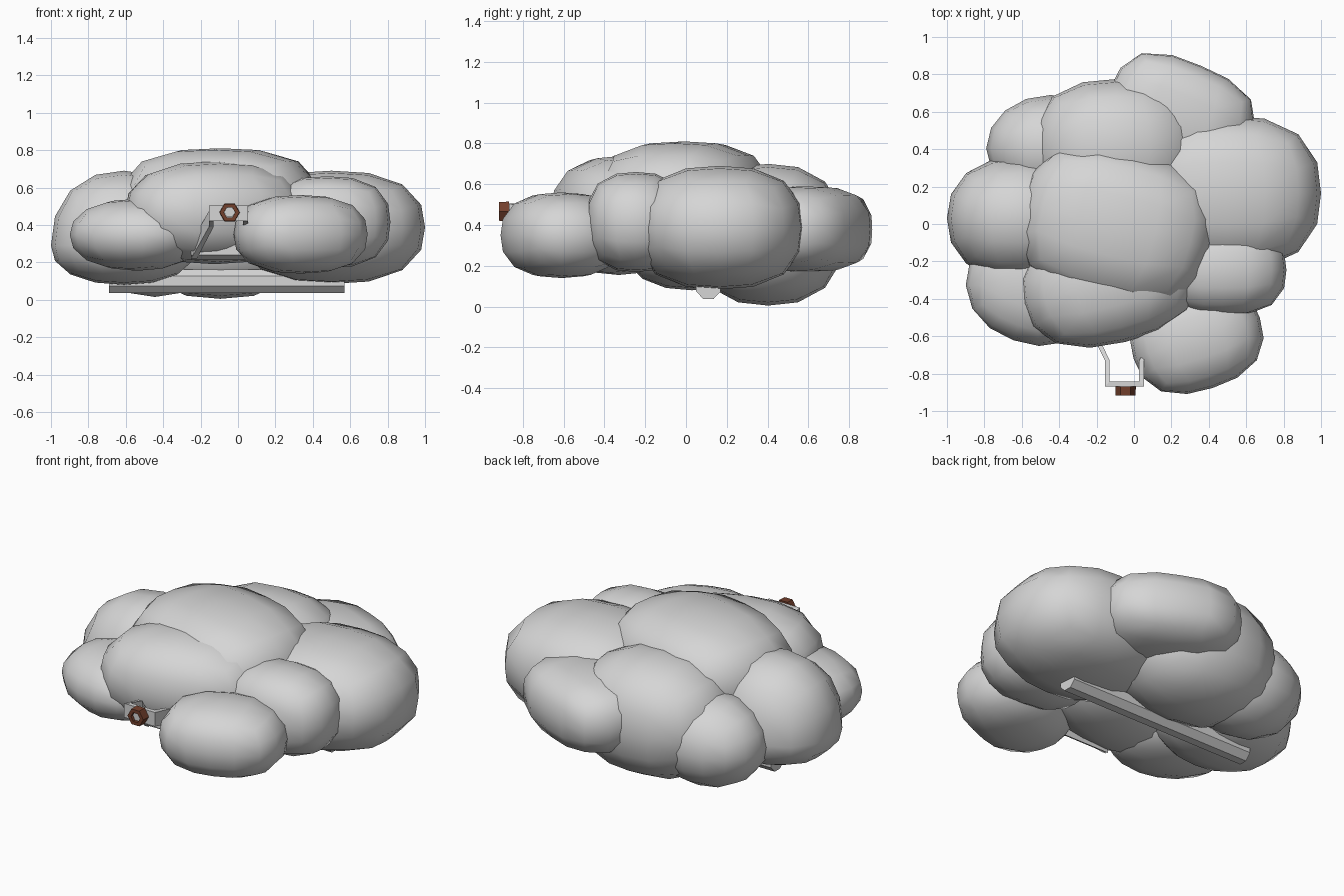
import bpy, bmesh, math
from mathutils import Vector, Matrix

if "Cube" in bpy.data.objects:
    bpy.data.objects.remove(bpy.data.objects["Cube"])


def material(name, rgb):
    m = bpy.data.materials.new(name)
    m.diffuse_color = (*rgb, 1)
    m.use_nodes = True
    m.node_tree.nodes["Principled BSDF"].inputs["Base Color"].default_value = m.diffuse_color
    return m


GREY = material("pale_grey", (0.67, 0.67, 0.67))
BROWN = material("dark_brown", (0.17, 0.05, 0.025))


def finish(bm, name, mat, smooth=False):
    bmesh.ops.recalc_face_normals(bm, faces=bm.faces)
    me = bpy.data.meshes.new(name)
    bm.to_mesh(me)
    bm.free()
    me.materials.append(mat)
    for p in me.polygons:
        p.use_smooth = smooth
    ob = bpy.data.objects.new(name, me)
    bpy.context.collection.objects.link(ob)
    return ob


def lump(name, xr, yr, zr, power=2.4, waist=None, turn=0):
    """Rounded boulder in the given ranges; waist = height of its widest
    level, turn = rotation about its own vertical axis in degrees."""
    mid = Vector((sum(xr) / 2, sum(yr) / 2, waist if waist else sum(zr) / 2))
    rot = Matrix.Rotation(math.radians(turn), 3, 'Z')
    bm = bmesh.new()
    bmesh.ops.create_cube(bm, size=2)
    bmesh.ops.subdivide_edges(bm, edges=bm.edges[:], cuts=3, use_grid_fill=True)
    for v in bm.verts:
        d = Vector([math.tan(c * math.pi / 4) for c in v.co])
        d /= sum(abs(c) ** power for c in d) ** (1 / power)
        tall = zr[1] - mid.z if d.z > 0 else mid.z - zr[0]
        half = (xr[1] - mid.x, yr[1] - mid.y, tall)
        v.co = mid + rot @ Vector([a * b for a, b in zip(d, half)])
    return finish(bm, name, GREY, True)


# Cluster of puffy lumps
lump("top_lump", (-0.62, 0.43), (-0.42, 0.4), (0.22, 0.81), 2.7, turn=-14)
lump("front_lump", (-0.61, 0.36), (-0.64, 0.02), (0.19, 0.74), 2.4, turn=14)
lump("right_lump", (0.0, 1.0), (-0.25, 0.58), (0.085, 0.69), 2.5)
lump("right_front_lump", (0.14, 0.815), (-0.49, 0.0), (0.17, 0.66), 2.6)
lump("front_right_lump", (-0.02, 0.69), (-0.89, -0.33), (0.14, 0.56), 2.5, turn=18)
lump("back_lump", (-0.16, 0.64), (0.27, 0.87), (0.17, 0.59), 3.0, turn=-23)
lump("back_left_lump", (-0.55, 0.36), (0.03, 0.775), (0.005, 0.7), 2.4)
lump("left_back_lump", (-0.79, -0.1), (0.12, 0.69), (0.015, 0.55), 2.0)
lump("left_lump", (-1.0, -0.22), (-0.3, 0.36), (0.08, 0.69), 2.25, waist=0.29)
lump("left_front_lump", (-0.9, -0.18), (-0.64, -0.02), (0.155, 0.54), 2.2, turn=-20)


def prism(name, ring_a, ring_b, mat):
    """Closed solid between two matching outlines."""
    bm = bmesh.new()
    a = [bm.verts.new(p) for p in ring_a]
    b = [bm.verts.new(p) for p in ring_b]
    bm.faces.new(a)
    bm.faces.new(b)
    n = len(a)
    for i in range(n):
        j = (i + 1) % n
        bm.faces.new((a[i], a[j], b[j], b[i]))
    return finish(bm, name, mat)


def polygon(n, offset=0):
    return [(math.cos((k + offset) * math.tau / n), math.sin((k + offset) * math.tau / n))
            for k in range(n)]


# Eight-sided bar underneath
prism("bottom_bar", *[[(x, 0.11 + 0.065 * c, 0.1 + 0.068 * s) for c, s in polygon(8, 0.5)]
                      for x in (-0.69, 0.57)], GREY)


# Bent strap: outer and inner paths in plan, with a height for each point
def strap(name, outer, inner, height):
    bm = bmesh.new()
    rings = []
    for (xo, yo, z), (xi, yi) in zip(outer, inner):
        rings.append([bm.verts.new(p) for p in
                      ((xo, yo, z), (xi, yi, z), (xi, yi, z + height), (xo, yo, z + height))])
    for r, s in zip(rings, rings[1:]):
        for i in range(4):
            j = (i + 1) % 4
            bm.faces.new((r[i], r[j], s[j], s[i]))
    bm.faces.new(rings[0])
    bm.faces.new(rings[-1])
    return finish(bm, name, GREY)


strap("bracket_strap",
      [(-0.25, -0.54, 0.22), (-0.155, -0.73, 0.39), (-0.155, -0.868, 0.42),
       (0.053, -0.868, 0.42), (0.053, -0.73, 0.39), (0.148, -0.54, 0.22)],
      [(-0.22, -0.54), (-0.13, -0.73), (-0.13, -0.842),
       (0.028, -0.842), (0.028, -0.73), (0.118, -0.54)], 0.085)

# Rear crossbar joining the strap ends
prism("bracket_crossbar", *[[(x, -0.56, 0.24), (x, -0.56, 0.32), (x, -0.53, 0.32), (x, -0.52, 0.215)]
                            for x in (-0.25, 0.148)], GREY)

# Hexagonal nut with an open centre
bm = bmesh.new()
rings = [[bm.verts.new((-0.045 + r * c, y, 0.467 + r * s)) for c, s in polygon(6)]
         for r, y in ((0.055, -0.868), (0.053, -0.918), (0.03, -0.918), (0.03, -0.868))]
for a, b in zip(rings, rings[1:] + rings[:1]):
    for i in range(6):
        j = (i + 1) % 6
        bm.faces.new((a[i], a[j], b[j], b[i]))
finish(bm, "nut", BROWN)

# Bolt end inside the nut
prism("bolt", *[[(-0.045 + 0.0295 * c, y, 0.467 + 0.0295 * s) for c, s in polygon(6)]
                for y in (-0.86, -0.9)], GREY)
